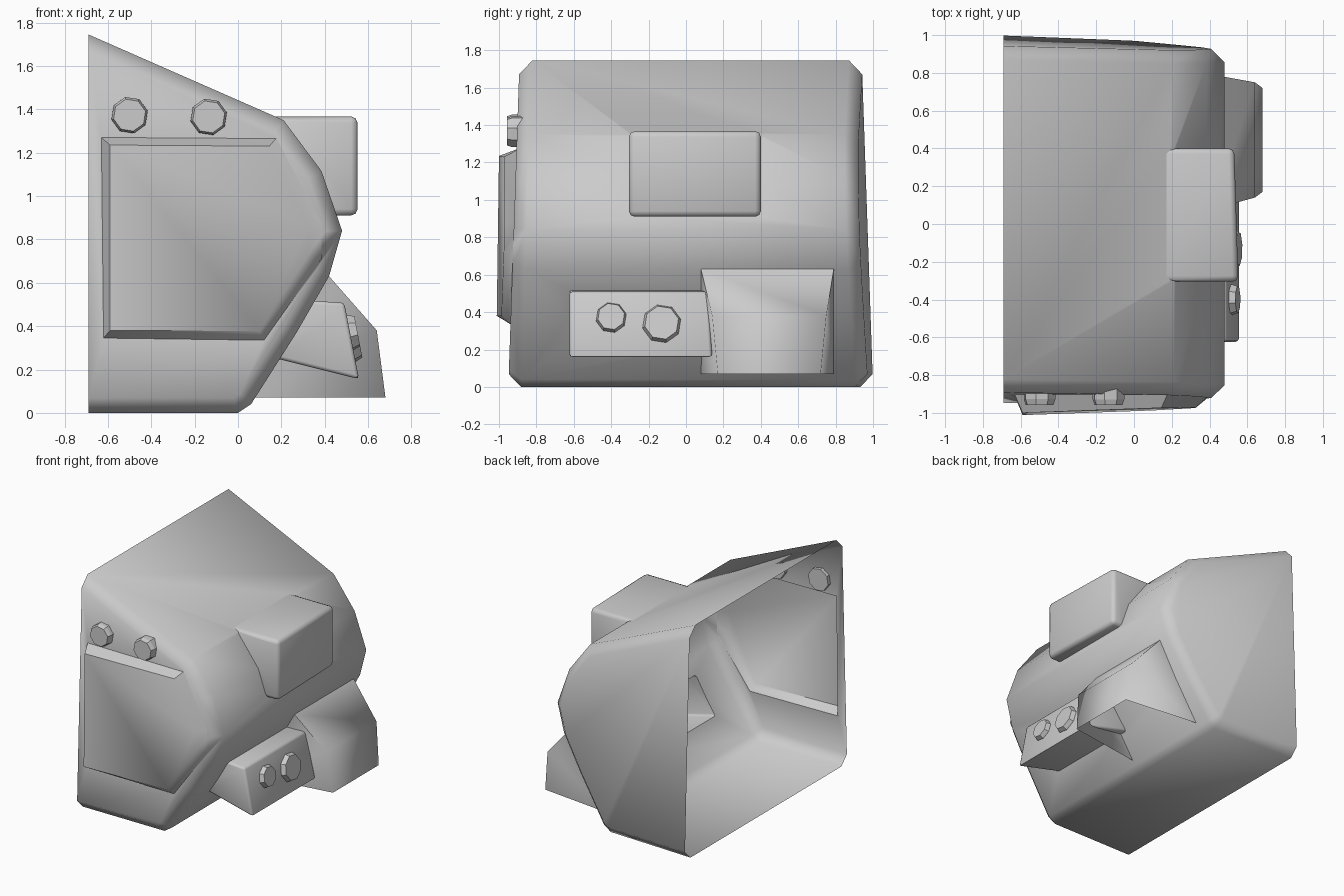
import bpy, bmesh, math
from mathutils import Vector

if "Cube" in bpy.data.objects:
    bpy.data.objects.remove(bpy.data.objects["Cube"])


def finish(name, bm):
    me = bpy.data.meshes.new(name)
    bm.to_mesh(me)
    bm.free()
    ob = bpy.data.objects.new(name, me)
    bpy.context.collection.objects.link(ob)
    return ob


def loft(name, rings, bevel=0.0, pick=None, segs=2):
    """Closed solid through matching rings of 3D points, optionally bevelled."""
    bm = bmesh.new()
    vs = [[bm.verts.new(p) for p in r] for r in rings]
    n = len(rings[0])
    for a, b in zip(vs, vs[1:]):
        for i in range(n):
            j = (i + 1) % n
            bm.faces.new((a[i], a[j], b[j], b[i]))
    bm.faces.new(vs[0])
    bm.faces.new(vs[-1])
    bmesh.ops.recalc_face_normals(bm, faces=bm.faces)
    if bevel:
        edges = [e for e in bm.edges if pick is None or pick(e)]
        bmesh.ops.bevel(bm, geom=edges, offset=bevel, segments=segs,
                        profile=0.5, affect='EDGES', clamp_overlap=True)
    return finish(name, bm)


def smooth(ob, deg):
    bpy.ops.object.select_all(action='DESELECT')
    bpy.context.view_layer.objects.active = ob
    ob.select_set(True)
    bpy.ops.object.shade_smooth_by_angle(angle=math.radians(deg))


# Main shell: side profile between two slightly flared end walls
BACK, TOP, BOX_TOP = -0.69, 1.745, 1.367
profile = [(BACK, TOP), (0.21, 1.35), (0.385, 1.115), (0.48, 0.84), (0.42, 0.63),
           (0.27, 0.37), (0.06, 0.04), (0.0, 0.0), (BACK, 0.0)]
flare = lambda z: 0.06 * (1 - z / TOP)
ends = [[(x, -0.89 - flare(z), z) for x, z in profile],
        [(x, 0.94 + flare(z) - 0.04 * (x - BACK), z) for x, z in profile]]


def end_edge(e):
    a, b = (v.co for v in e.verts)
    return a.y * b.y > 0 and max(a.x, b.x) > BACK + 0.01


shell = loft("armour_shell", ends, 0.068, end_edge, 1)

# Raised end panel
base = [(-0.63, 1.27), (0.175, 1.265), (0.385, 0.88), (0.385, 0.71), (0.12, 0.335), (-0.62, 0.345)]
face = [(-0.59, 1.235), (0.145, 1.23), (0.325, 0.87), (0.325, 0.73), (0.1, 0.378), (-0.59, 0.38)]
panel = loft("end_panel", [
    [(x, -0.85, z) for x, z in base],
    [(x, -0.89 - flare(z), z) for x, z in base],
    [(x, -0.975 + 0.036 * (x - 0.1) - 0.014 * (1.24 - z), z) for x, z in face]])

# Upper box
corners = [(-0.305, 0.91), (0.4, 0.91), (0.4, BOX_TOP), (-0.305, BOX_TOP)]
box = loft("front_box", [
    [(0.08, y, z) for y, z in corners],
    [(0.543 - 0.03 * y, y, z) for y, z in corners]], 0.03)

# Lower strip
section = [(0.2, 0.525), (0.49, 0.508), (0.558, 0.156), (0.12, 0.265)]
strip = loft("lower_strip", [
    [(x, -0.624, z) for x, z in section],
    [(x, 0.12 if z > 0.4 else 0.14, z) for x, z in section]], 0.016)

# Merge the hollow pressings into the shell, then open its back
for part in (panel, box, strip):
    mod = shell.modifiers.new("merge", 'BOOLEAN')
    mod.operation, mod.solver, mod.object = 'UNION', 'EXACT', part
    bpy.context.view_layer.objects.active = shell
    bpy.ops.object.modifier_apply(modifier=mod.name)
    bpy.data.objects.remove(part)
bm = bmesh.new()
bm.from_mesh(shell.data)
opening = [f for f in bm.faces if all(v.co.x < BACK + 0.005 for v in f.verts)]
bmesh.ops.delete(bm, geom=opening, context='FACES')
# keep the shallow seam between box and roof crisp
for e in bm.edges:
    if all(abs(v.co.z - BOX_TOP) < 0.03 and 0.1 < v.co.x < 0.215 and -0.32 < v.co.y < 0.42
           for v in e.verts) and abs(e.verts[0].co.x - e.verts[1].co.x) < 0.03:
        e.smooth = False
bm.to_mesh(shell.data)
bm.free()
smooth(shell, 50)

# Lower hood, open underneath
bm = bmesh.new()
rows = []
for x, z, y0, y1 in [(0.42, 0.63, 0.08, 0.79), (0.64, 0.38, 0.14, 0.75), (0.68, 0.07, 0.17, 0.72)]:
    rows.append([bm.verts.new((x, y, z)) for y in (y0, y1)])
feet = [bm.verts.new((0.07, y, 0.07)) for y in (0.08, 0.79)]
for a, b in zip(rows, rows[1:]):
    bm.faces.new((a[0], b[0], b[1], a[1]))
for s in (0, 1):
    for a, b in zip(rows, rows[1:]):
        bm.faces.new((a[s], b[s], feet[s]))
bmesh.ops.recalc_face_normals(bm, faces=bm.faces)
smooth(finish("lower_hood", bm), 85)


# Octagonal bolts
def bolt(name, loc, normal, r, h):
    n = Vector(normal).normalized()
    u = n.cross(Vector((0, 0, 1))).normalized()
    v = n.cross(u)
    rings = []
    for k, d in ((1, -0.03), (1, h - 0.03), (0.88, h)):
        rings.append([Vector(loc) + n * d + k * r * (u * math.cos(t) + v * math.sin(t))
                      for t in (math.tau * (i + 0.3) / 8 for i in range(8))])
    smooth(loft(name, rings), 15)


for i, (x, z) in enumerate([(-0.5, 1.373), (-0.135, 1.365)]):
    bolt(f"end_bolt_{i + 1}", (x, -0.89 - flare(z), z), (0, -1, 0), 0.086, 0.055)
for i, (y, z, r) in enumerate([(-0.4, 0.37, 0.083), (-0.13, 0.337, 0.105)]):
    bolt(f"strip_bolt_{i + 1}", (0.49 + 0.19 * (0.505 - z), y, z), (0.98, 0, 0.19), r, 0.035)
